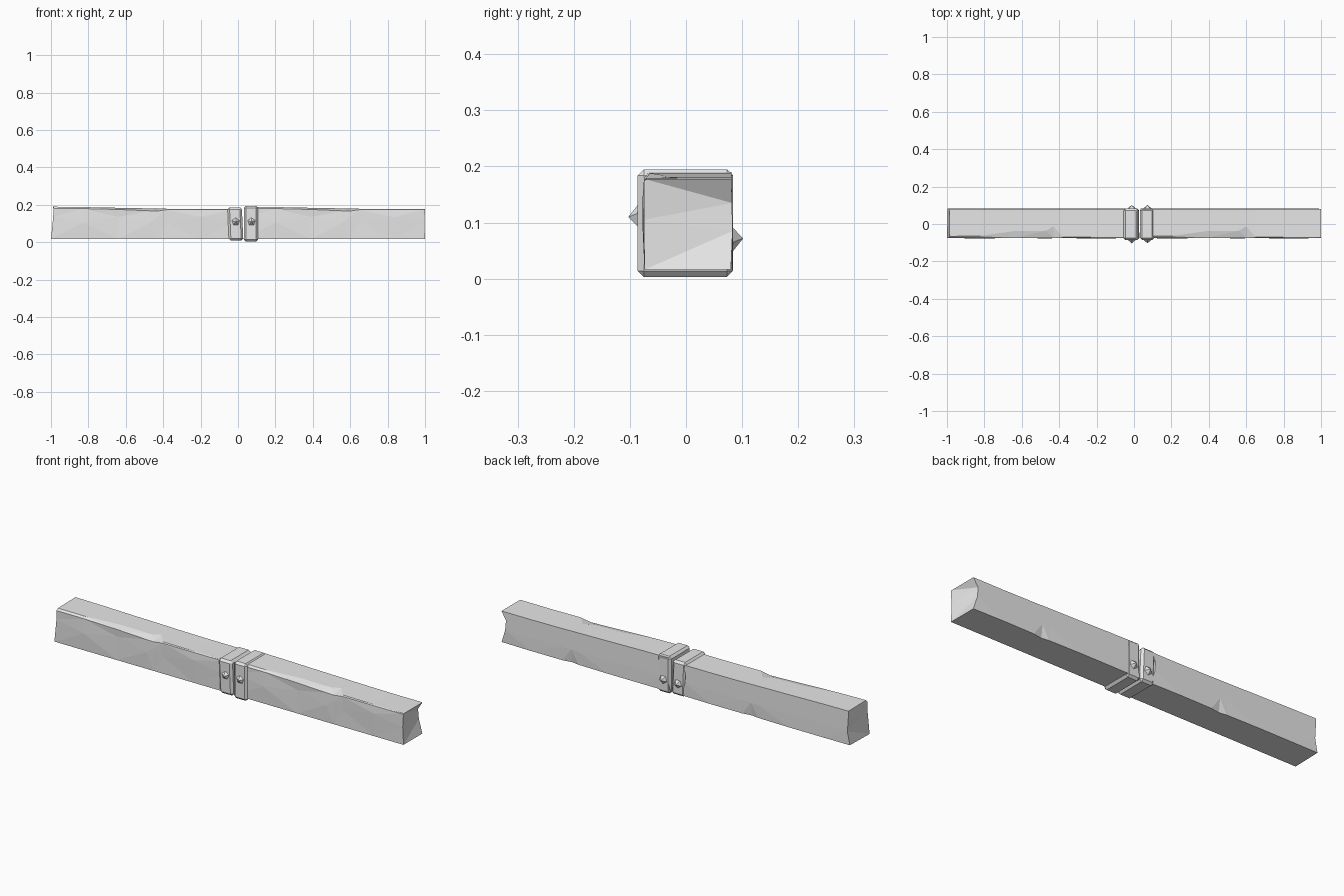
import bpy, bmesh
from math import pi
from mathutils import Matrix

cube = bpy.data.objects.get("Cube")
if cube:
    bpy.data.objects.remove(cube, do_unlink=True)

grey = bpy.data.materials.new("plain grey")
grey.use_nodes = True
grey.diffuse_color = (0.8, 0.8, 0.8, 1)
grey.node_tree.nodes["Principled BSDF"].inputs["Base Color"].default_value = (0.8, 0.8, 0.8, 1)


def finish(bm, name):
    bmesh.ops.recalc_face_normals(bm, faces=bm.faces)
    mesh = bpy.data.meshes.new(name)
    bm.to_mesh(mesh)
    bm.free()
    mesh.materials.append(grey)
    obj = bpy.data.objects.new(name, mesh)
    bpy.context.collection.objects.link(obj)
    return obj


# Hewn beam: along it, top height, chip inner y, chip front z, front middle y, bottom back y
SECTIONS = [
    (0.00, 0.190, -0.066, 0.180, -0.074, 0.082),
    (0.17, 0.188, -0.064, 0.180, -0.078, 0.083),
    (0.36, 0.184, -0.038, 0.175, -0.072, 0.083),
    (0.53, 0.181, -0.036, 0.168, -0.077, 0.080),
    (0.57, 0.180, -0.012, 0.167, -0.076, 0.074),
    (0.62, 0.179, -0.070, 0.174, -0.074, 0.082),
    (0.80, 0.177, -0.070, 0.174, -0.078, 0.083),
    (0.97, 0.177, -0.071, 0.174, -0.075, 0.080),
]


def beam(name, x0):
    bm = bmesh.new()
    rings = []
    last = len(SECTIONS) - 1
    for i, (u, top, inner, chip, mid, low) in enumerate(SECTIONS):
        section = [(-0.074, 0.016), (low, 0.016), (0.083, 0.085), (0.082, 0.135),
                   (0.081, top), (inner, top), (-0.075, chip), (mid, 0.135 - 0.03 * (i % 2))]
        # Broken ends: the back edge is notched, the first end leans in at the top
        shift = [0] * 8
        if i == 0:
            shift = [0, 0.004, 0.018, 0.014, 0.012, 0.015, 0.013, 0.012]
        elif i == last:
            shift = [0, 0, -0.022, -0.026, 0, 0, 0, -0.004]
        rings.append([bm.verts.new((x0 + u + s, y, z)) for s, (y, z) in zip(shift, section)])
    for a, b in zip(rings, rings[1:]):
        for k in range(8):
            n = (k + 1) % 8
            bm.faces.new((a[k], a[n], b[n], b[k]))
    for r in (rings[0], rings[-1]):
        bm.faces.new((r[0], r[1], r[2], r[7]))
        bm.faces.new((r[7], r[2], r[3]))
        bm.faces.new((r[7], r[3], r[4], r[5], r[6]))
    bmesh.ops.triangulate(bm, faces=bm.faces)
    return finish(bm, name)


beam("right_beam", -1.0)
beam("left_beam", 0.03)


# Binding bands with chamfered edges
def band(name, x, width, z0, z1, lean):
    bm = bmesh.new()
    bmesh.ops.create_cube(bm, size=1)
    for v in bm.verts:
        side, up = v.co.x, v.co.z
        v.co = (x + side * width + up * lean, v.co.y * 0.17 - 0.001,
                (z0 + z1) / 2 + up * (z1 - z0))
    bmesh.ops.bevel(bm, geom=bm.edges[:], offset=0.011, segments=1, affect='EDGES')
    return finish(bm, name)


band("right_band", -0.014, 0.077, 0.009, 0.187, -0.008)
band("left_band", 0.070, 0.075, 0.003, 0.195, 0.0)


# Pointed studs on the front and back of each band
def stud(name, x, y, z, facing):
    bm = bmesh.new()
    bmesh.ops.create_cone(bm, cap_ends=True, segments=5, radius1=0.03, radius2=0,
                          depth=0.024)
    bmesh.ops.rotate(bm, verts=bm.verts, matrix=Matrix.Rotation(-facing * pi / 2, 3, 'X'))
    bmesh.ops.translate(bm, verts=bm.verts, vec=(x, y, z))
    return finish(bm, name)


for side, x in (("right", -0.012), ("left", 0.072)):
    stud(side + "_front_stud", x, -0.091, 0.110, -1)
    stud(side + "_back_stud", x, 0.090, 0.072, 1)
